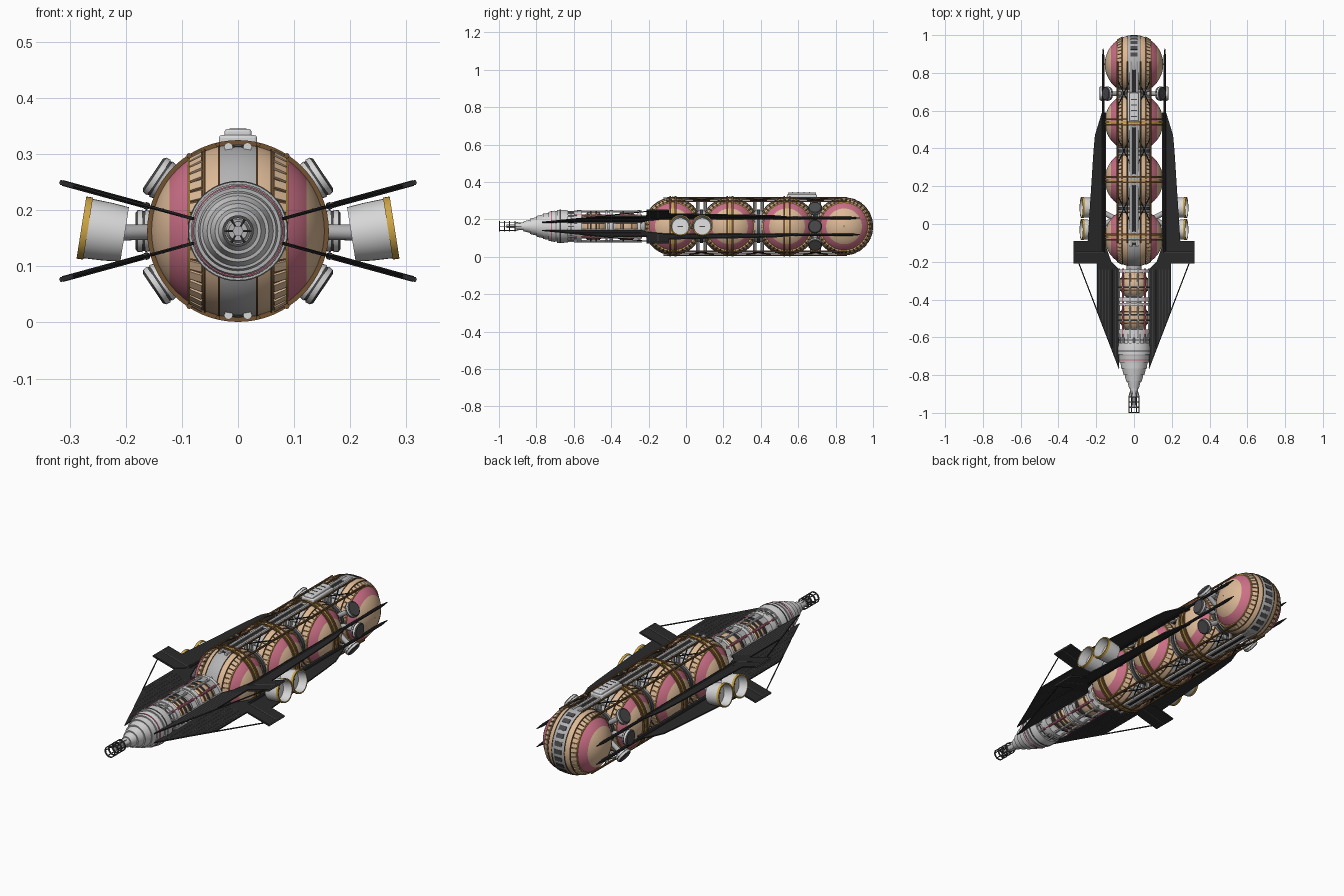
import bpy, math
from math import sin, cos, pi, radians, sqrt
from mathutils import Vector, Matrix

if "Cube" in bpy.data.objects:
    bpy.data.objects.remove(bpy.data.objects["Cube"])

COL = {"white": (.68, .68, .68), "light_grey": (.45, .45, .46), "dark_grey": (.07, .07, .075),
       "black": (.022, .022, .022), "tan": (.72, .49, .31), "pink": (.60, .16, .24),
       "brown": (.17, .085, .03), "gold": (.62, .38, .06)}
NAMES = list(COL)
MATS = []
for k, c in COL.items():
    m = bpy.data.materials.new(k)
    m.diffuse_color = (*c, 1)
    m.use_nodes = True
    m.node_tree.nodes["Principled BSDF"].inputs["Base Color"].default_value = m.diffuse_color
    MATS.append(m)
ZC = .163          # height of the long axis
SLOPE = .274       # rise of the panel planes


class Part:
    """Collects pieces into one mesh object."""
    def __init__(self, name):
        self.name, self.v, self.f, self.m = name, [], [], []

    def add(self, verts, faces, mats):
        o = len(self.v)
        self.v += [tuple(p) for p in verts]
        self.f += [tuple(i + o for i in f) for f in faces]
        self.m += [NAMES.index(c) for c in mats]

    def lathe(self, origin, axis, prof, cols, n=32):
        """prof: (distance along axis, radius); cols: one colour per segment."""
        q = Vector(axis).to_track_quat('Z', 'Y')
        vs, fs, ms = [], [], []
        for t, r in prof:
            for i in range(n):
                a = 2 * pi * i / n
                vs.append(Vector(origin) + q @ Vector((r * cos(a), r * sin(a), t)))
        for j in range(len(prof) - 1):
            for i in range(n):
                k = (i + 1) % n
                fs.append((j * n + i, j * n + k, (j + 1) * n + k, (j + 1) * n + i))
                ms.append(cols if isinstance(cols, str) else cols[j])
        self.add(vs, fs, ms)

    def tube(self, a, b, r, col, n=8, r2=None):
        a, b = Vector(a), Vector(b)
        L = (b - a).length
        r2 = r if r2 is None else r2
        self.lathe(a, b - a, [(0, .0001), (0, r), (L, r2), (L, .0001)], col, n)

    def ring(self, y, r, w, h, col, n=48):
        """Rectangular hoop round the long axis."""
        self.lathe((0, y, ZC), (0, 1, 0), [(-w, r - h), (-w, r), (w, r), (w, r - h), (-w, r - h)], col, n)

    def box(self, centre, size, col, mat=None):
        vs = [Vector((x * size[0] / 2, y * size[1] / 2, z * size[2] / 2))
              for x in (-1, 1) for y in (-1, 1) for z in (-1, 1)]
        vs = [Vector(centre) + (mat @ p if mat else p) for p in vs]
        self.add(vs, [(0, 1, 3, 2), (4, 6, 7, 5), (0, 4, 5, 1), (2, 3, 7, 6), (0, 2, 6, 4), (1, 5, 7, 3)], [col] * 6)

    def plate(self, pts, sx, sz, th, col):
        """Flat outline (x, y) laid on one of the four slanted planes."""
        n = len(pts)
        vs = [(sx * x, y, ZC + sz * SLOPE * x + d) for d in (-th, th) for x, y in pts]
        fs = [tuple(range(n - 1, -1, -1)), tuple(range(n, 2 * n))]
        fs += [(i, (i + 1) % n, n + (i + 1) % n, n + i) for i in range(n)]
        self.add(vs, fs, [col] * len(fs))

    def done(self, bevel=0):
        me = bpy.data.meshes.new(self.name)
        me.from_pydata(self.v, [], self.f)
        for m in MATS:
            me.materials.append(m)
        me.polygons.foreach_set("material_index", self.m)
        ob = bpy.data.objects.new(self.name, me)
        bpy.context.collection.objects.link(ob)
        bpy.context.view_layer.objects.active = ob
        bpy.ops.object.select_all(action='DESELECT')
        ob.select_set(True)
        bpy.ops.object.mode_set(mode='EDIT')
        bpy.ops.mesh.select_all(action='SELECT')
        bpy.ops.mesh.normals_make_consistent(inside=False)
        bpy.ops.object.mode_set(mode='OBJECT')
        bpy.ops.object.shade_smooth_by_angle(angle=radians(32))
        if bevel:
            b = ob.modifiers.new("bevel", 'BEVEL')
            b.width, b.segments = bevel, 2


# four banded spherical tanks, bands run round the x axis
R = .155
CENTRES = [-.07, .235, .54, .845]
edges = [0, .015, .033, .048, .060, .066, .083, .088, .098, .11, .122, .133, .143, .150, .1535, .15499]
xs = [-e for e in edges[:0:-1]] + edges
def band(x):
    x = abs(x)
    return ("light_grey" if x < .033 else "tan" if x < .06 else "brown" if x < .088
            else "pink" if x < .122 else "tan")
for i, y in enumerate(CENTRES):
    p = Part(f"tank_{i + 1}")
    p.lathe((0, y, ZC), (1, 0, 0), [(x, sqrt(R * R - x * x)) for x in xs],
            [band((a + b) / 2) for a, b in zip(xs, xs[1:])], 64)
    for s in (-1, 1):
        for x, c in ((.034, "brown"), (.059, "brown"), (.088, "gold")):   # seam hoops
            r = sqrt(R * R - x * x)
            p.lathe((s * x, y, ZC), (1, 0, 0), [(-.0015, r - .004), (-.0015, r + .003), (.0015, r + .003), (.0015, r - .004)], c, 64)
        for k in range(40):                                               # ribbed pads
            a = 2 * pi * k / 40
            r = sqrt(R * R - .074 ** 2)
            p.box((s * .074, y + r * cos(a), ZC + r * sin(a)), (.024, .008, .0165), "tan",
                  Matrix.Rotation(a, 3, 'X') @ Matrix.Rotation(-s * .5, 3, 'Z'))
    p.done()

# rear window strip
p = Part("rear_windows")
for k in range(-5, 6):
    a = radians(k * 14)
    p.box((0, .845 + .1535 * cos(a), ZC + .1535 * sin(a)), (.038, .005, .022), "dark_grey", Matrix.Rotation(a, 3, 'X'))
p.done()

# hoops round the first three tanks
p = Part("tank_hoops")
for y in CENTRES[:3]:
    for d in (-.014, .014):
        p.ring(y + d, .162, .0045, .008, "brown", 64)
    p.ring(y, .159, .004, .006, "gold", 64)
p.done()

# long rails and bracing on top and bottom
p = Part("rails")
for sz in (-1, 1):
    for sx in (-1, 1):
        p.tube((sx * .087, -.1, ZC + sz * .134), (sx * .087, .86, ZC + sz * .134), .005, "brown")
        p.tube((sx * .036, -.1, ZC + sz * .154), (sx * .036, .86, ZC + sz * .154), .004, "brown")
        p.tube((sx * .017, -.12, ZC + sz * .150), (sx * .017, .86, ZC + sz * .150), .008, "white")
        for y in (.0825, .3875, .6925):
            p.tube((sx * .087, y - .07, ZC + sz * .134), (sx * .02, y + .07, ZC + sz * .150), .003, "black", 6)
            p.tube((sx * .087, y + .07, ZC + sz * .134), (sx * .02, y - .07, ZC + sz * .150), .003, "black", 6)
    for y in (.0825, .3875, .6925):
        for d in (-.02, .02):
            p.tube((-.087, y + d, ZC + sz * .134), (.087, y + d, ZC + sz * .134), .004, "light_grey")
            p.tube((0, y + d, ZC), (0, y + d, ZC + sz * .15), .009, "light_grey")
    p.box((0, .37, ZC + sz * .149), (.024, .96, .006), "black")
p.done()

# collars between tanks
p = Part("tank_collars")
for y in (.0825, .3875, .6925):
    p.lathe((0, y, ZC), (0, 1, 0), [(-.04, .08), (-.022, .085), (.022, .085), (.04, .08)], "light_grey")
    p.ring(y, .09, .008, .02, "dark_grey")
p.done()

# equipment box on the spine
p = Part("spine_box")
p.box((0, .62, .321), (.068, .16, .026), "white")
p.box((0, .62, .333), (.048, .15, .024), "white")
p.done(.005)
p = Part("spine_box_slots")
for y in (.57, .60, .63, .66):
    p.box((0, y, .3445), (.03, .006, .003), "dark_grey")
p.done()

# round pods, three on each side
p = Part("side_pods")
for s in (-1, 1):
    for a in (-34, 0, 34):
        d = Vector((s * cos(radians(a)), 0, sin(radians(a))))
        c = Vector((0, .69, ZC))
        p.tube(c + d * .07, c + d * .16, .012, "light_grey", 12)
        p.lathe(c, d, [(.152, .001), (.152, .028), (.158, .036), (.166, .038), (.166, .036), (.170, .036), (.170, .038),
                       (.179, .037), (.183, .032), (.183, .001)],
                ["light_grey", "white", "white", "dark_grey", "dark_grey", "white", "white", "dark_grey", "dark_grey"], 28)
p.done()

# open side thrusters with gold rims
p = Part("side_thrusters")
for s in (-1, 1):
    for y in (-.03, .087):
        p.tube((s * .1, .028, ZC), (s * .21, y, .16), .014, "light_grey", 12)
        p.lathe((s * .202, y, .157), (s * cos(radians(9)), 0, sin(radians(9))),
                [(0, .001), (0, .049), (.03, .052), (.066, .0535), (.066, .056), (.078, .056), (.078, .05), (.035, .045), (.035, .001)],
                ["light_grey", "white", "white", "gold", "gold", "gold", "white", "white"], 36)
        p.box((s * .236, y, .163), (.006, .03, .005), "dark_grey")
p.done()

# four radiator panels with cross arms, spars and stays
OUTLINE = [(.08, -.77), (.197, -.45), (.197, -.21), (.245, -.09), (.215, .38), (.207, .47), (.17, .59),
           (.148, .59), (.148, -.12), (.12, -.2), (.08, -.24)]
p = Part("radiator_panels")
q = Part("panel_arms")
for sx in (-1, 1):
    for sz in (-1, 1):
        P = lambda x, y: (sx * x, y, ZC + sz * SLOPE * x)
        p.plate(OUTLINE, sx, sz, .003, "black")
        for k in range(6):                                    # panel ribs
            x = .1 + k * .017
            p.tube(P(x, -.70 + (x - .1) * 2.7), P(x, -.24), .0035, "dark_grey", 6)
        q.plate([(.17, -.17), (.2, -.21), (.316, -.21), (.316, -.09), (.2, -.09), (.17, -.12)], sx, sz, .0045, "black")
        q.tube(P(.16, -.15), P(.312, -.15), .006, "dark_grey", 6)
        q.tube(P(.314, -.21), P(.314, -.09), .005, "dark_grey", 6)
        q.tube(P(.2, -.15), P(.155, -.09), .003, "white", 6)
        q.tube(P(.2, -.15), P(.155, -.2), .003, "white", 6)
        q.tube(P(.295, -.2), P(.08, -.76), .003, "black", 6)
        q.tube(P(.163, -.15), P(.163, .88), .007, "black", 8)
        q.tube(P(.163, .88), P(.163, .93), .007, "black", 8, .002)
p.done()
q.done()

# neck: two small tanks inside a cage of bars
p = Part("neck_tanks")
for y in (-.32, -.495):
    pr = [(.078 * sin(radians(a)), .078 * cos(radians(a))) for a in range(-88, 89, 8)]
    p.lathe((0, y, ZC), (0, 1, 0), pr, ["white" if abs(t) > .058 else "tan" for t, r in pr[:-1]], 40)
    for d in (-.03, .03):
        p.ring(y + d, .076, .004, .006, "brown")
p.lathe((0, -.62, ZC), (0, 1, 0), [(0, .04), (.44, .04)], "light_grey")
p.done()
p = Part("neck_cage")
for y, w in ((-.25, .008), (-.40, .01), (-.425, .006), (-.57, .012)):
    p.ring(y, .087, w, .03, "white")
for y in (-.335, -.48, -.51):
    p.ring(y, .086, .004, .008, "dark_grey")
for k in range(12):
    a = 2 * pi * (k + .5) / 12
    x, z = .082 * cos(a), ZC + .082 * sin(a)
    p.tube((x, -.60, z), (x, -.235, z), .006, "pink" if k in (1, 4, 7, 10) else "white")
p.done()

# stepped nose cone
p = Part("nose_cone")
prof = [(-.56, .03), (-.56, .083), (-.60, .083), (-.60, .077), (-.63, .077), (-.63, .085), (-.655, .088), (-.69, .088), (-.69, .082),
        (-.70, .082), (-.70, .084), (-.735, .077), (-.735, .071), (-.765, .068), (-.765, .063), (-.80, .055), (-.80, .049),
        (-.835, .041), (-.835, .035), (-.87, .026), (-.87, .021), (-.915, .017), (-.915, .001)]
p.lathe((0, 0, ZC), (0, 1, 0), prof,
        ["light_grey" if abs(a[0] - b[0]) < .011 else "white" for a, b in zip(prof, prof[1:])], 40)
for y, r in ((-.615, .0785), (-.672, .0895), (-.72, .0818)):
    p.ring(y, r, .003, .004, "pink" if y < -.7 else "dark_grey")
for k in range(16):
    a = 2 * pi * k / 16
    p.tube((.079 * cos(a), -.635, ZC + .079 * sin(a)), (.079 * cos(a), -.56, ZC + .079 * sin(a)), .005, "light_grey", 6)
p.done()

# open lattice probe at the tip
p = Part("tip_lattice")
for y in (-.997, -.97, -.943, -.915):
    p.ring(y, .028, .003, .005, "dark_grey", 24)
for k in range(6):
    a = 2 * pi * k / 6
    x, z = .0255 * cos(a), .0255 * sin(a)
    p.tube((x, -.999, ZC + z), (x, -.91, ZC + z), .0025, "dark_grey", 6)
    p.tube((x, -.91, ZC + z), (x * .6, -.87, ZC + z * .6), .0025, "light_grey", 6)
    p.tube((x, -.943, ZC + z), (0, -.943, ZC), .002, "dark_grey", 6)
p.tube((0, -.96, ZC), (0, -.9, ZC), .01, "light_grey", 6)
p.done()
